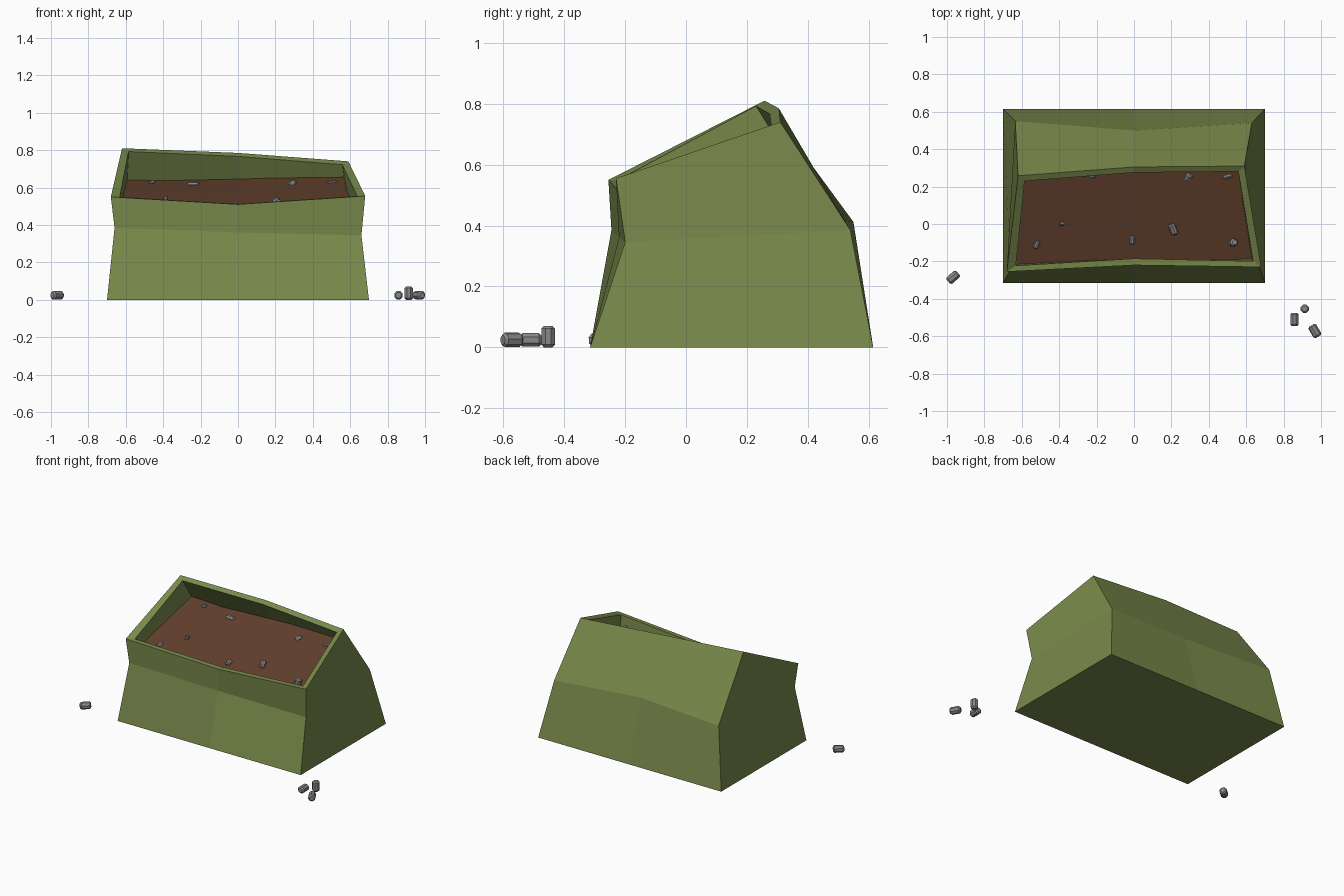
import bpy, bmesh, math
from mathutils import Vector, Matrix

if "Cube" in bpy.data.objects:
    bpy.data.objects.remove(bpy.data.objects["Cube"])


def material(name, color):
    m = bpy.data.materials.new(name)
    m.diffuse_color = (*color, 1)
    m.use_nodes = True
    m.node_tree.nodes["Principled BSDF"].inputs["Base Color"].default_value = m.diffuse_color
    return m


GREEN = material("green_paint", (0.19, 0.25, 0.07))
BROWN = material("soil_brown", (0.12, 0.05, 0.025))
GREY = material("stone_grey", (0.25, 0.25, 0.25))


def finish(name, bm, mat):
    bmesh.ops.recalc_face_normals(bm, faces=bm.faces)
    me = bpy.data.meshes.new(name)
    bm.to_mesh(me)
    bm.free()
    me.materials.append(mat)
    ob = bpy.data.objects.new(name, me)
    bpy.context.collection.objects.link(ob)
    return ob


# Planter box: three uneven rings (front left, mid, right, back right, mid, left)
RINGS = [
    [(-.70, -.315, 0), (0, -.315, 0), (.70, -.315, 0),
     (.70, .615, 0), (0, .615, 0), (-.70, .615, 0)],
    [(-.66, -.245, .385), (0, -.22, .36), (.66, -.20, .345),
     (.63, .54, .385), (0, .50, .42), (-.635, .55, .412)],
    [(-.68, -.255, .55), (0, -.22, .51), (.68, -.23, .555),
     (.59, .31, .74), (0, .305, .785), (-.62, .258, .81)],
]
bm = bmesh.new()
rings = [[bm.verts.new(p) for p in ring] for ring in RINGS]
bm.faces.new(rings[0][::-1])
for lo, hi in zip(rings, rings[1:]):
    for i in range(6):
        j = (i + 1) % 6
        bm.faces.new((lo[i], lo[j], hi[j], hi[i]))
planter = finish("planter_box", bm, GREEN)
# recalc can flip an open shell: the base must face down
if planter.data.polygons[0].normal.z > 0:
    planter.data.flip_normals()
wall = planter.modifiers.new("wall", 'SOLIDIFY')
wall.thickness = 0.035
wall.offset = -1
wall.use_even_offset = True

# Sloping soil fill
bm = bmesh.new()
front = [bm.verts.new(p) for p in [(-.645, -.222, .46), (0, -.205, .455), (.645, -.205, .47)]]
back = [bm.verts.new(p) for p in [(-.61, .355, .645), (0, .355, .65), (.59, .335, .66)]]
for i in range(2):
    bm.faces.new((front[i], front[i + 1], back[i + 1], back[i]))
soil = finish("soil", bm, BROWN)


# Stones: short eight-sided rods with chamfered ends
def stone(name, loc, axis, length=.07, radius=.024):
    bm = bmesh.new()
    h, c = length / 2, radius * .35
    profile = [(-h, radius - c), (-h + c, radius), (h - c, radius), (h, radius - c)]
    loops = []
    for z, r in profile:
        loops.append([bm.verts.new((r * math.cos(a), r * math.sin(a), z))
                      for a in (math.pi / 4 * (k + .5) for k in range(8))])
    for lo, hi in zip(loops, loops[1:]):
        for k in range(8):
            n = (k + 1) % 8
            bm.faces.new((lo[k], lo[n], hi[n], hi[k]))
    bm.faces.new(loops[0][::-1])
    bm.faces.new(loops[-1])
    rot = Vector((0, 0, 1)).rotation_difference(Vector(axis).normalized())
    ob = finish(name, bm, GREY)
    ob.matrix_world = Matrix.Translation(loc) @ rot.to_matrix().to_4x4()


GROUND = [((-.967, -.285, .024), (.75, .66, 0)), ((.858, -.51, .024), (0, 1, 0)),
          ((.913, -.453, .035), (0, 0, 1)), ((.967, -.572, .024), (-.5, .85, 0))]
for i, (loc, axis) in enumerate(GROUND):
    stone(f"ground_stone_{i + 1}", loc, axis)

# (location, axis, length, radius)
BURIED = [((-.52, -.11, .495), (.4, .9, .2), .045, .014),
          ((-.39, .00, .53), (.2, .1, .6), .05, .012),
          ((-.24, .262, .612), (1, -.1, 0), .065, .018),
          ((-.01, -.085, .498), (0, .9, .3), .045, .016),
          ((.21, -.028, .522), (-.35, .9, .25), .06, .02),
          ((.29, .253, .615), (.5, .6, .6), .045, .02),
          ((.50, .255, .625), (.95, .25, .15), .05, .012),
          ((.53, -.10, .515), (.3, .1, .9), .05, .021),
          ((-.46, .29, .625), (.6, .5, .3), .03, .014)]
for i, (loc, axis, length, radius) in enumerate(BURIED):
    stone(f"soil_stone_{i + 1}", loc, axis, length, radius)
